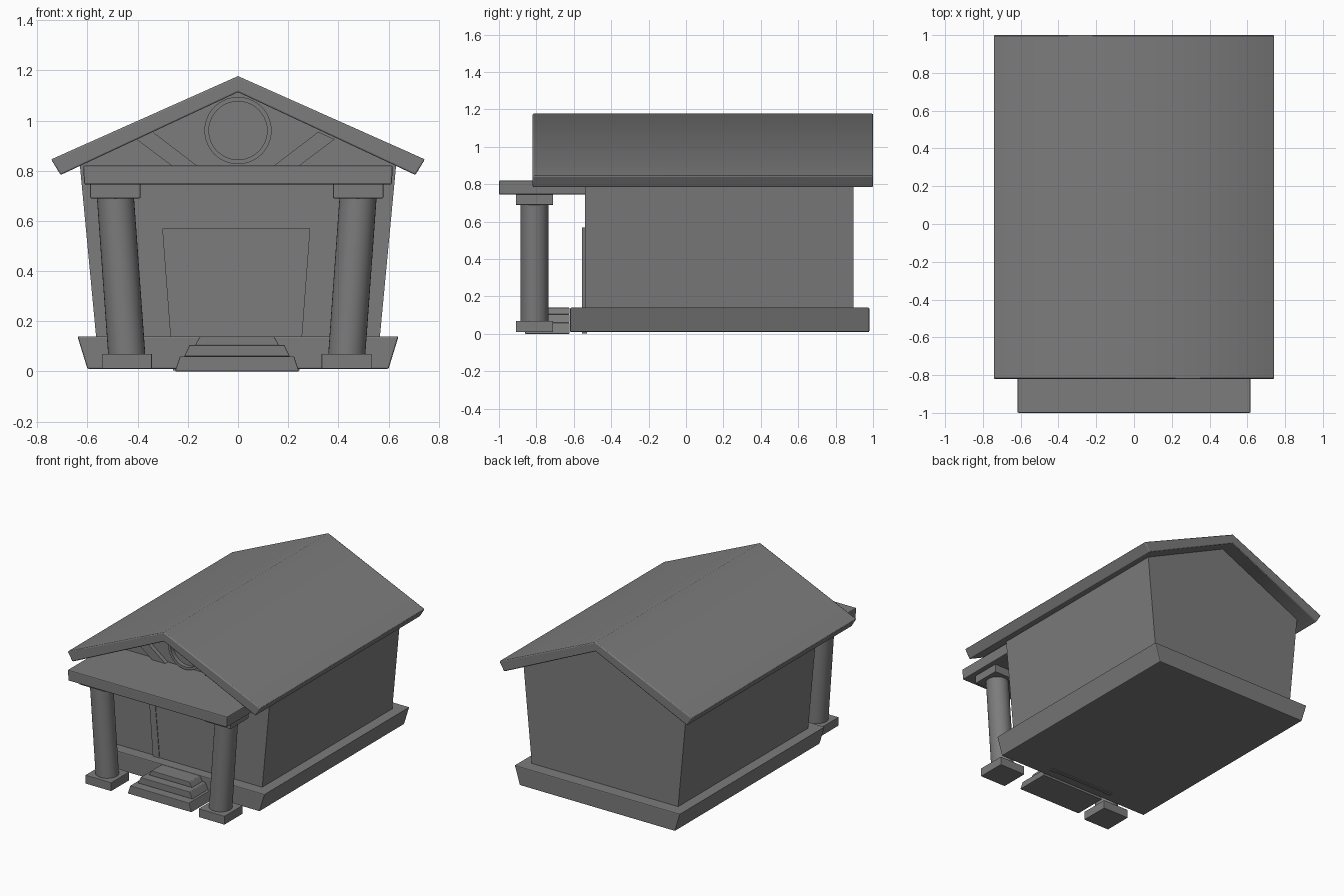
import bpy, bmesh, math
from mathutils import Vector

if "Cube" in bpy.data.objects:
    bpy.data.objects.remove(bpy.data.objects["Cube"])

stone = bpy.data.materials.new("dark_stone")
stone.diffuse_color = (0.2, 0.2, 0.2, 1)
stone.use_nodes = True
stone.node_tree.nodes["Principled BSDF"].inputs["Base Color"].default_value = stone.diffuse_color


def finish(name, bm, bevel=0.0, bevel_angle=30):
    bmesh.ops.recalc_face_normals(bm, faces=bm.faces)
    mesh = bpy.data.meshes.new(name)
    bm.to_mesh(mesh)
    bm.free()
    mesh.materials.append(stone)
    ob = bpy.data.objects.new(name, mesh)
    bpy.context.collection.objects.link(ob)
    if bevel:
        mod = ob.modifiers.new("soft_edges", 'BEVEL')
        mod.width = bevel
        mod.segments = 2
        mod.limit_method = 'ANGLE'
        mod.angle_limit = math.radians(bevel_angle)
    return ob


def prism(name, outline, y0, y1, bevel=0.0, bevel_angle=30):
    """Extrude an (x, z) outline from y0 to y1."""
    bm = bmesh.new()
    face = bm.faces.new([bm.verts.new((x, y0, z)) for x, z in outline])
    ext = bmesh.ops.extrude_face_region(bm, geom=[face])
    moved = [g for g in ext["geom"] if isinstance(g, bmesh.types.BMVert)]
    bmesh.ops.translate(bm, verts=moved, vec=(0, y1 - y0, 0))
    bm.faces.new([v for v in bm.verts if v not in moved]) if not face.is_valid else None
    return finish(name, bm, bevel, bevel_angle)


def trapezoid(cx, low, high, z0, z1):
    return [(cx - low, z0), (cx + low, z0), (cx + high, z1), (cx - high, z1)]


def smooth(ob, angle=35):
    bpy.ops.object.select_all(action='DESELECT')
    ob.select_set(True)
    bpy.context.view_layer.objects.active = ob
    bpy.ops.object.shade_smooth_by_angle(angle=math.radians(angle))


# Flared plinth and building body
prism("plinth", trapezoid(0, 0.60, 0.64, 0.01, 0.14), -0.62, 0.98, 0.006)
prism("walls", [(-0.562, 0.10), (0.562, 0.10), (0.632, 0.84), (0, 1.13), (-0.632, 0.84)],
      -0.54, 0.895)

# Pitched roof, shaded softly over the ridge
roof = prism("roof", [(-0.745, 0.845), (-0.707, 0.783), (0, 1.113), (0.707, 0.783),
                      (0.745, 0.845), (0, 1.177)], -0.82, 1.0, 0.006, 60)
smooth(roof, 55)

# Porch slab
prism("porch_slab", trapezoid(0, 0.613, 0.617, 0.745, 0.82), -1.0, -0.53, 0.006)

# Leaning columns with square foot and cap blocks
shift = -0.005
for side, label in ((-1, "left"), (1, "right")):
    foot_x, cap_x = shift + side * 0.438, shift + side * 0.484
    prism(label + "_column_foot", trapezoid(foot_x, 0.1, 0.1, 0.01, 0.07), -0.91, -0.71, 0.003)
    prism(label + "_column_cap", trapezoid(cap_x, 0.1, 0.1, 0.69, 0.75), -0.91, -0.71, 0.003)
    bm = bmesh.new()
    bmesh.ops.create_cone(bm, cap_ends=True, segments=32, radius1=0.074, radius2=0.074, depth=0.64)
    for v in bm.verts:
        t = (v.co.z + 0.32) / 0.64
        v.co += Vector((foot_x + (cap_x - foot_x) * t, -0.81, 0.38))
    smooth(finish(label + "_column", bm))

    # Diagonal gable brace
    prism(label + "_gable_brace", [(side * x - 0.01, z) for x, z in
          ((0.395, 0.925), (0.33, 0.955), (0.147, 0.815), (0.248, 0.815))], -0.57, -0.53)

# Stacked steps
steps = ((0.247, 0.227, 0.0, 0.06, -0.86), (0.211, 0.189, 0.06, 0.105, -0.80),
         (0.167, 0.147, 0.105, 0.14, -0.74))
for i, (low, high, z0, z1, front) in enumerate(steps):
    prism(f"step_{i + 1}", trapezoid(-0.004, low, high, z0, z1), front, -0.623, 0.003)

# Door frame and door
c = -0.007
prism("door_frame", [(c - 0.252, 0.003), (c - 0.295, 0.57), (c + 0.295, 0.57), (c + 0.252, 0.003),
                     (c + 0.20, 0.003), (c + 0.247, 0.537), (c - 0.247, 0.537), (c - 0.20, 0.003)],
      -0.555, -0.53)
prism("door", trapezoid(c, 0.205, 0.25, 0.003, 0.54), -0.551, -0.53)

# Round gable window: ring lathed around the y axis, and its pane
bm = bmesh.new()
ring = [bm.verts.new((r, y, 0)) for r, y in
        ((0.134, -0.53), (0.134, -0.58), (0.116, -0.58), (0.116, -0.53))]
edges = [bm.edges.new((ring[i], ring[(i + 1) % 4])) for i in range(4)]
bmesh.ops.spin(bm, geom=ring + edges, cent=(0, 0, 0), axis=(0, 1, 0),
               angle=2 * math.pi, steps=40)
bmesh.ops.remove_doubles(bm, verts=bm.verts, dist=1e-4)
bmesh.ops.translate(bm, verts=bm.verts, vec=(0, 0, 0.96))
smooth(finish("gable_window_ring", bm))
prism("gable_window_pane", [(0.118 * math.cos(a * math.tau / 40), 0.96 + 0.118 * math.sin(a * math.tau / 40))
                            for a in range(40)], -0.55, -0.53)
